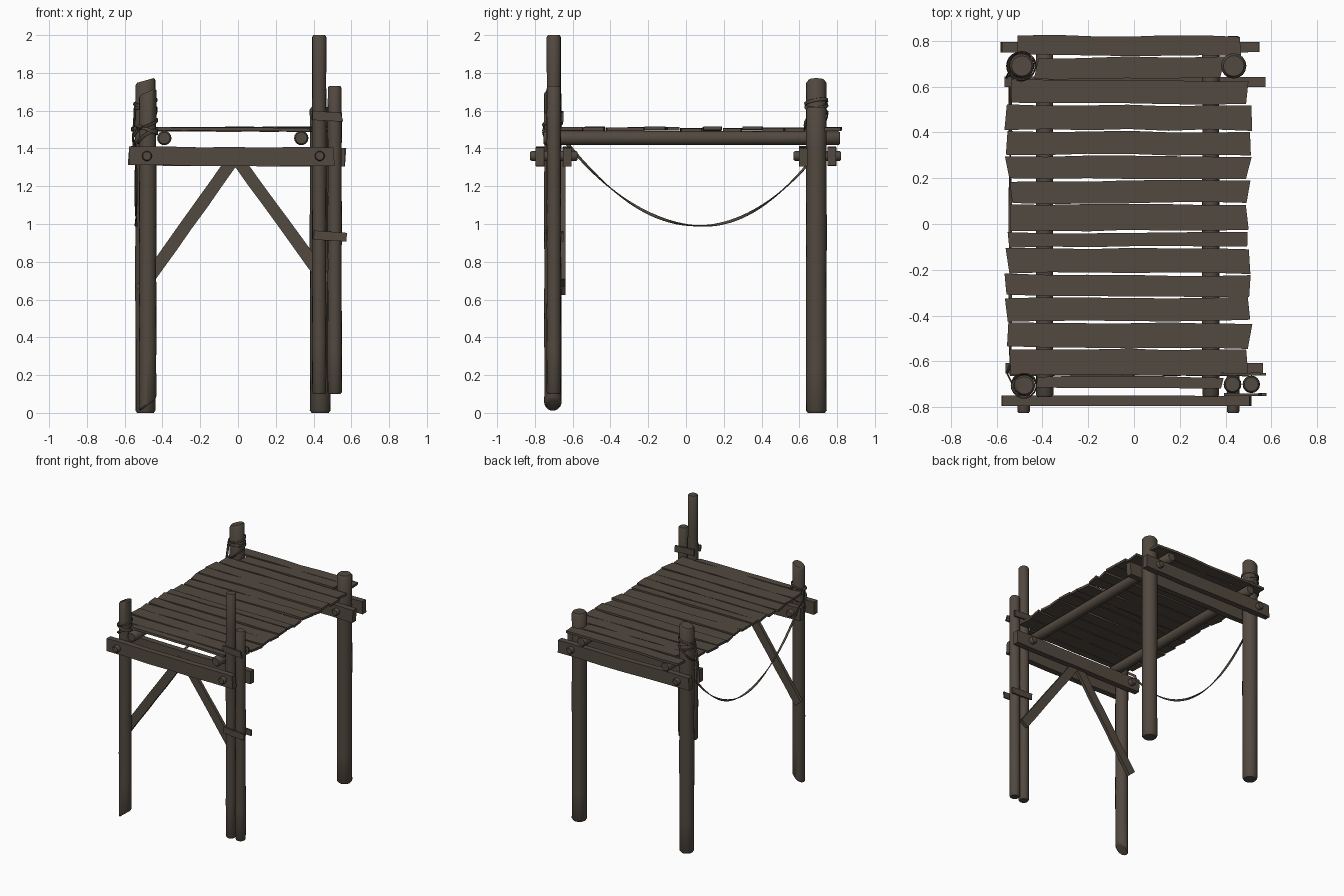
import bpy, bmesh, math, random
from mathutils import Vector, Matrix

random.seed(7)
if "Cube" in bpy.data.objects:
    bpy.data.objects.remove(bpy.data.objects["Cube"])


def material(name, rgb):
    m = bpy.data.materials.new(name)
    m.use_nodes = True
    m.diffuse_color = (*rgb, 1)
    m.node_tree.nodes["Principled BSDF"].inputs["Base Color"].default_value = (*rgb, 1)
    return m


wood = material("weathered wood", (0.085, 0.067, 0.051))


def jit(a):
    return random.uniform(-a, a)


def loft(name, rings, smooth=False):
    """Skin a list of equal-length point rings and cap both ends."""
    bm = bmesh.new()
    loops = [[bm.verts.new(p) for p in ring] for ring in rings]
    n = len(loops[0])
    for a, b in zip(loops, loops[1:]):
        for i in range(n):
            j = (i + 1) % n
            bm.faces.new((a[i], a[j], b[j], b[i]))
    bm.faces.new(loops[0][::-1])
    bm.faces.new(loops[-1])
    bmesh.ops.recalc_face_normals(bm, faces=bm.faces)
    me = bpy.data.meshes.new(name)
    bm.to_mesh(me)
    bm.free()
    me.materials.append(wood)
    ob = bpy.data.objects.new(name, me)
    bpy.context.collection.objects.link(ob)
    if smooth:
        bpy.ops.object.select_all(action='DESELECT')
        bpy.context.view_layer.objects.active = ob
        ob.select_set(True)
        bpy.ops.object.shade_smooth_by_angle(angle=math.radians(40))
    return ob


def log(name, a, b, r, sides=16, rough=0.03, cut_a=0, cut_b=0):
    """Round log with worn ends; cut_a and cut_b slant the end faces."""
    a, b = Vector(a), Vector(b)
    axis = (b - a).normalized()
    rot = axis.to_track_quat('Z', 'Y').to_matrix()
    length = (b - a).length
    worn = r * 0.25
    stops = [0, worn] + [length * k / 7 for k in range(1, 7)] + [length - worn, length]
    rings = []
    for k, d in enumerate(stops):
        end = k in (0, len(stops) - 1)
        rad = r * (0.82 if end else 1 + jit(rough))
        cut = cut_a if k < 2 else cut_b if k > len(stops) - 3 else 0
        ring = []
        for s in range(sides):
            t = 2 * math.pi * s / sides
            p = Vector((rad * math.cos(t), rad * math.sin(t), 0))
            p.z = d + cut * p.x / r
            ring.append(a + rot @ p)
        rings.append(ring)
    return loft(name, rings, True)


def board(name, a, b, width, thick, side=(0, 1, 0), rough=0.0, ragged=0.0, steps=6):
    """Rough sawn board from a to b; side is its width direction."""
    a, b, side = Vector(a), Vector(b), Vector(side).normalized()
    axis = (b - a).normalized()
    up = axis.cross(side)
    rings = []
    for k in range(steps + 1):
        c = a.lerp(b, k / steps)
        lo, hi = -width / 2 + jit(rough), width / 2 + jit(rough)
        e = [0, 0]
        if k in (0, steps):
            e = [jit(ragged), jit(ragged)]
        lift = jit(rough * 0.4)
        rings.append([c + side * w + axis * e[w > 0] + up * (h + lift)
                      for w, h in ((lo, -thick / 2), (hi, -thick / 2),
                                   (hi, thick / 2), (lo, thick / 2))])
    return loft(name, rings)


def rope(name, pts, width=0.006, twist=0.0, closed=False):
    cu = bpy.data.curves.new(name, 'CURVE')
    cu.dimensions = '3D'
    cu.extrude = width
    cu.bevel_depth = 0.003
    cu.bevel_resolution = 1
    sp = cu.splines.new('POLY')
    sp.points.add(len(pts) - 1)
    for i, p in enumerate(pts):
        sp.points[i].co = (*p, 1)
        sp.points[i].tilt = twist * i / len(pts)
    sp.use_cyclic_u = closed
    cu.materials.append(wood)
    ob = bpy.data.objects.new(name, cu)
    bpy.context.collection.objects.link(ob)


def lashing(name, x, y, z, r, tilt_x, tilt_y):
    ring = []
    for s in range(20):
        t = 2 * math.pi * s / 20
        c, q = math.cos(t), math.sin(t)
        ring.append((x + r * c, y + r * q, z + tilt_x * c + tilt_y * q))
    rope(name, ring, closed=True)


# Corner posts and the extra spliced post
log("front_right_post", (-0.478, -0.705, 0.04), (-0.478, -0.705, 1.70), 0.046, cut_a=-0.035, cut_b=-0.02)
log("front_left_post", (0.43, -0.70, 0.10), (0.43, -0.70, 2.0), 0.038)
log("front_left_splice_post", (0.512, -0.70, 0.10), (0.512, -0.70, 1.73), 0.037)
log("back_right_post", (-0.49, 0.69, 0.0), (-0.49, 0.69, 1.76), 0.054, cut_b=-0.015)
log("back_left_post", (0.435, 0.69, 0.0), (0.435, 0.69, 1.62), 0.055)

# Splice plates either side of the doubled post
for z, x0, x1 in ((1.57, 0.39, 0.55), (0.935, 0.40, 0.575)):
    for y in (-0.745, -0.655):
        board("splice_plate", (x0, y, z + 0.005), (x1, y, z - 0.005), 0.048, 0.012,
              (0, 0, 1), 0.002, 0.008, 2)

# Paired cross beams clamping the posts
for name, y, x0, x1 in (("front_outer_beam", -0.772, -0.575, 0.51),
                        ("front_inner_beam", -0.63, -0.56, 0.565),
                        ("back_inner_beam", 0.62, -0.565, 0.57),
                        ("back_outer_beam", 0.772, -0.58, 0.55)):
    board(name, (x0, y, 1.36), (x1, y, 1.355), 0.098, 0.045, (0, 0, 1), 0.003, 0.006)

# Bolts through the beams
for y in (-0.70, 0.695):
    for x in (-0.482, 0.433):
        log("beam_bolt", (x, y - 0.125, 1.36), (x, y + 0.125, 1.36), 0.027, 10, 0)

# Knee braces behind the front posts
for name, top, foot in (("right_brace", (-0.03, -0.65, 1.335), (-0.515, -0.65, 0.65)),
                        ("left_brace", (0.0, -0.65, 1.335), (0.47, -0.65, 0.69))):
    d = Vector(foot) - Vector(top)
    board(name, top, foot, 0.066, 0.025, (-d.z, 0, d.x), 0.002, 0.01)

# Long bearer logs
for x in (-0.39, 0.335):
    log("bearer_log", (x, -0.755, 1.455), (x, 0.815, 1.455), 0.037)

# Deck planks: near edge, far edge
edges = (-0.718, -0.663, -0.543, -0.427, -0.318, -0.218, -0.103, -0.033, 0.088,
         0.192, 0.299, 0.407, 0.522, 0.631, 0.732, 0.825)
for i, (y0, y1) in enumerate(zip(edges, edges[1:])):
    x0, x1 = -0.553 + jit(0.012), 0.503 + jit(0.012)
    if i in (0, 13):
        x0, x1 = -0.43, 0.385
    elif i == 14:
        x0, x1 = -0.50, 0.455
    y = (y0 + y1) / 2
    skew = jit(0.003)
    z = 1.503 + jit(0.003)
    board("deck_plank", (x0, y - skew, z), (x1, y + skew, z + jit(0.004)), y1 - y0 - 0.008,
          0.018, (0, 1, 0), 0.004, 0.014)

# Sagging side rope
sag = []
for k in range(41):
    y = -0.62 + 1.26 * k / 40
    s = 0.87 if y < 0.08 else 1.02
    sag.append((-0.54, y, 0.99 + s * (y - 0.08) ** 2))
rope("sagging_rope", sag, 0.005, 9)

# Rope lashings around the right-hand posts and the hanging tails
for z, tx, ty in ((1.645, 0.012, 0.01), (1.625, -0.012, 0.005), (1.605, 0.0, -0.015), (1.55, 0.05, 0.03)):
    lashing("back_post_lashing", -0.49, 0.69, z, 0.06, tx, ty)
for z, tx, ty in ((1.53, 0.02, 0.01), (1.50, -0.02, 0.0), (1.46, 0.03, -0.02)):
    lashing("front_post_lashing", -0.478, -0.705, z, 0.052, tx, ty)
rope("back_rope_tail", [(-0.545, 0.665, 1.62), (-0.556, 0.645, 1.45), (-0.54, 0.64, 1.31)])
rope("front_rope_tail", [(-0.53, -0.70, 1.50), (-0.555, -0.65, 1.46), (-0.54, -0.62, 1.41)])
